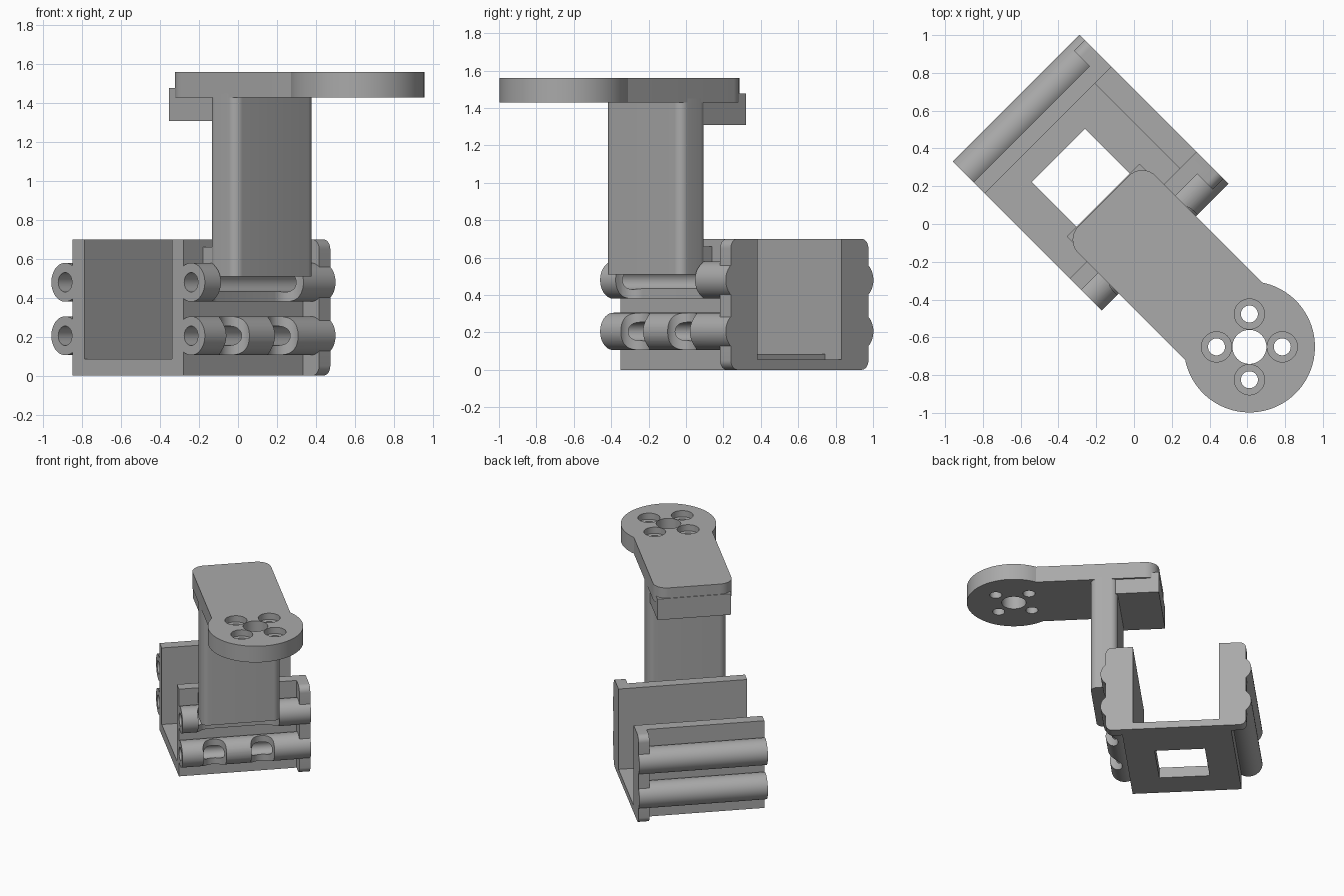
import bpy, bmesh, math
from mathutils import Matrix

if "Cube" in bpy.data.objects:
    bpy.data.objects.remove(bpy.data.objects["Cube"])

# Local frame: first axis along the arm, second across it; turned 45 degrees at the end
TURN = Matrix.Rotation(math.radians(-45), 4, 'Z')
MID = -0.028      # centre line of arm and post
CEN = -0.354      # centre of the U bracket along the arm
grey = bpy.data.materials.new("grey")
grey.diffuse_color = (0.40, 0.40, 0.40, 1)
grey.use_nodes = True
grey.node_tree.nodes["Principled BSDF"].inputs["Base Color"].default_value = grey.diffuse_color


def rounded(a0, a1, b0, b1, r=0.0, n=8):
    """Rounded rectangle outline."""
    if r == 0:
        return [(a0, b0), (a1, b0), (a1, b1), (a0, b1)]
    pts = []
    corners = [(a1 - r, b1 - r), (a0 + r, b1 - r), (a0 + r, b0 + r), (a1 - r, b0 + r)]
    for k, (a, b) in enumerate(corners):
        for i in range(n + 1):
            t = math.pi / 2 * (k + i / n)
            pts.append((a + r * math.cos(t), b + r * math.sin(t)))
    return pts


def circle(a, b, r, n=48):
    return [(a + r * math.cos(2 * math.pi * i / n), b + r * math.sin(2 * math.pi * i / n)) for i in range(n)]


def prism(name, pts, lo, hi, axis='z'):
    """Outline extruded along z, or across the arm when axis is 'v'."""
    bm = bmesh.new()
    put = (lambda p, h: (p[0], p[1], h)) if axis == 'z' else (lambda p, h: (p[0], h, p[1]))
    low = [bm.verts.new(put(p, lo)) for p in pts]
    top = [bm.verts.new(put(p, hi)) for p in pts]
    bm.faces.new(low)
    bm.faces.new(top)
    for i in range(len(pts)):
        j = (i + 1) % len(pts)
        bm.faces.new((low[i], low[j], top[j], top[i]))
    bmesh.ops.recalc_face_normals(bm, faces=bm.faces)
    me = bpy.data.meshes.new(name)
    bm.to_mesh(me)
    bm.free()
    me.materials.append(grey)
    ob = bpy.data.objects.new(name, me)
    bpy.context.collection.objects.link(ob)
    return ob


def combine(ob, others, op='DIFFERENCE'):
    for c in others:
        m = ob.modifiers.new("cut", 'BOOLEAN')
        m.operation, m.object, m.solver = op, c, 'EXACT'
        bpy.context.view_layer.update()
        dg = bpy.context.evaluated_depsgraph_get()
        me = bpy.data.meshes.new_from_object(ob.evaluated_get(dg))
        ob.modifiers.clear()
        ob.data = me
        bpy.data.objects.remove(c)
    return ob


# U bracket: base and two walls, open at both ends
body = prism("bracket", rounded(CEN - 0.403, CEN + 0.403, 0, 0.70), -0.445, 0.46, 'v')

# End flange, swelling around the four tubes
flange = prism("flange", rounded(CEN - 0.52, CEN + 0.52, 0, 0.70, 0.05), 0.424, 0.505, 'v')
tube_spots = [(CEN + s * 0.458, z) for s in (-1, 1) for z in (0.205, 0.48)]
bumps = [prism("bump", circle(u, z, 0.1), 0.424, 0.505, 'v') for u, z in tube_spots]
combine(flange, bumps, 'UNION')
combine(body, [flange], 'UNION')
combine(body, [
    prism("inside", rounded(CEN - 0.318, CEN + 0.318, 0.085, 0.9), -0.6, 0.382, 'v'),
    prism("inside_end", rounded(CEN - 0.318, CEN + 0.318, 0.055, 0.9), 0.38, 0.6, 'v'),
    prism("window", rounded(CEN - 0.186, CEN + 0.186, -0.226, 0.173), -0.1, 0.2),
])

# Screw tubes on both walls, blind holes from the open end
for u, z in tube_spots:
    side = "front" if u > CEN else "back"
    level = "upper" if z > 0.3 else "lower"
    tube = prism(f"{side}_{level}_tube", circle(u, z, 0.1), -0.445, 0.43, 'v')
    cuts = [prism("bore", circle(u, z, 0.05, 32), -0.6, 0.38, 'v')]
    if side == "front" and level == "lower":
        # upright tool grooves
        cuts += [prism("groove", circle(0.19, MID + s * 0.177, 0.085), 0.0, 0.36) for s in (-1, 1)]
    elif side == "front":
        # pocket below the post
        cuts.append(prism("pocket", rounded(0.085, 0.5, MID - 0.3, MID + 0.3, 0.09), 0.3, 0.7))
    combine(tube, cuts)

# Post and the tab that joins it to the wall
prism("post", rounded(0.10, 0.30, MID - 0.29, MID + 0.29, 0.05), 0.51, 1.45)
prism("post_tab", rounded(-0.03, 0.15, MID - 0.275, MID + 0.275), 0.58, 0.66)

# Block under the end of the arm
prism("arm_block", rounded(-0.205, 0.12, MID - 0.27, MID + 0.275), 1.31, 1.478)

# Arm with round head
HEAD = 0.892
arm = prism("arm", rounded(-0.20, HEAD, MID - 0.29, MID + 0.29, 0.1), 1.43, 1.56)
combine(arm, [prism("head", circle(HEAD, MID, 0.347, 96), 1.43, 1.56)], 'UNION')
cuts = [prism("hub_hole", circle(HEAD, MID, 0.09), 1.3, 1.7)]
for k in range(4):
    t = math.pi / 4 + k * math.pi / 2
    u, v = HEAD + 0.174 * math.cos(t), MID + 0.174 * math.sin(t)
    cuts += [prism("screw_hole", circle(u, v, 0.045, 32), 1.3, 1.7),
             prism("screw_recess", circle(u, v, 0.08, 40), 1.51, 1.7)]
combine(arm, cuts)

# Turn everything and smooth the round surfaces
bpy.ops.object.select_all(action='DESELECT')
for ob in bpy.context.collection.objects:
    ob.data.transform(TURN)
    ob.select_set(True)
    bpy.context.view_layer.objects.active = ob
bpy.ops.object.shade_smooth_by_angle(angle=math.radians(30))
